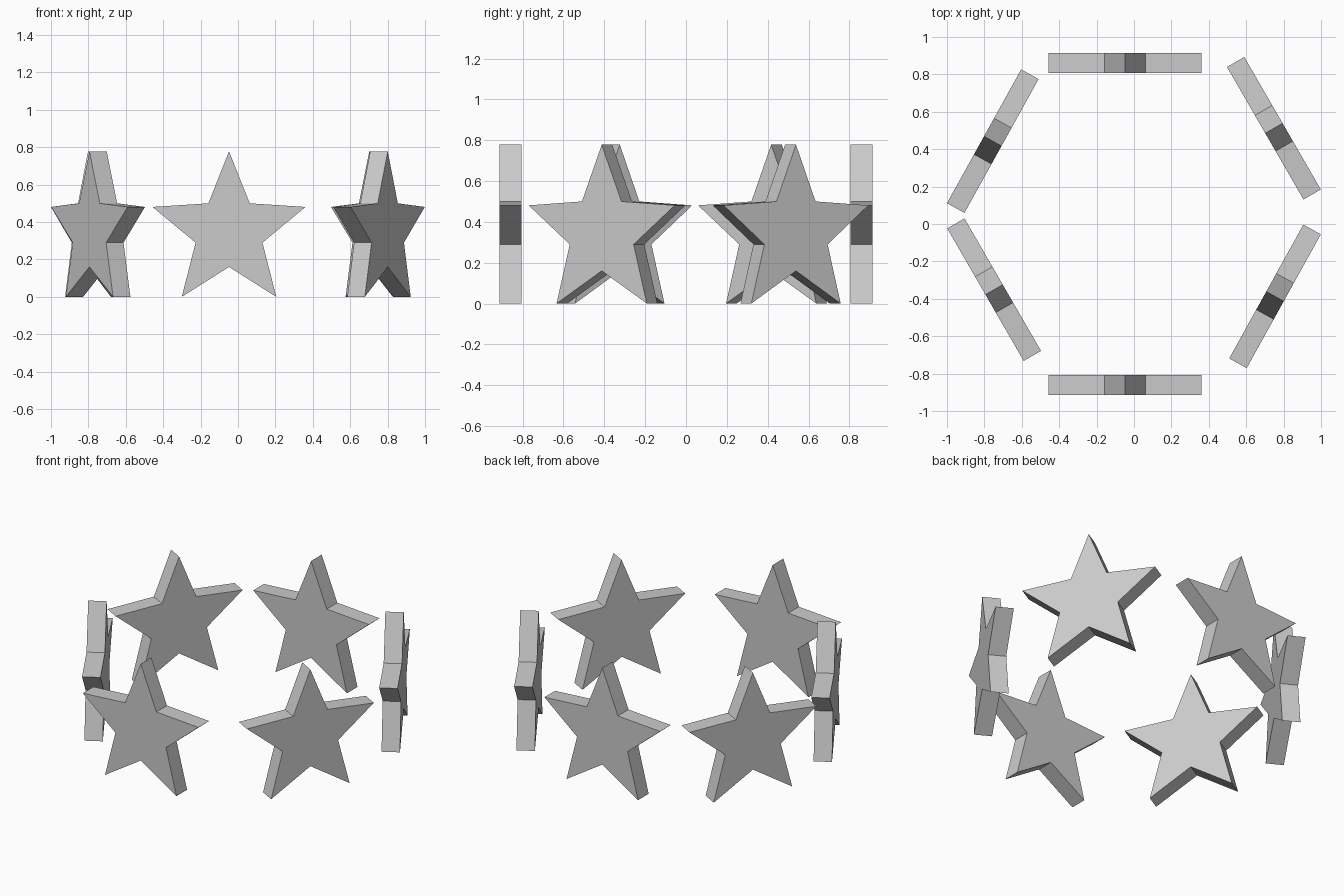
import bpy, bmesh
from math import sin, cos, pi, radians

if "Cube" in bpy.data.objects:
    bpy.data.objects.remove(bpy.data.objects["Cube"])

R, r, T = 0.43, 0.188, 0.107          # tip radius, notch radius, thickness
ZC = R * cos(pi / 5)                  # centre height so the feet touch z = 0


def star(name, x, y, angle):
    """Upright five-pointed star plate, turned about the vertical axis."""
    bm = bmesh.new()
    verts = []
    for i in range(10):
        rad = R if i % 2 == 0 else r
        a = pi / 2 + i * pi / 5
        verts.append(bm.verts.new((rad * cos(a), -T / 2, rad * sin(a))))
    face = bm.faces.new(verts)
    ext = bmesh.ops.extrude_face_region(bm, geom=[face], use_keep_orig=True)
    moved = [g for g in ext["geom"] if isinstance(g, bmesh.types.BMVert)]
    bmesh.ops.translate(bm, vec=(0, T, 0), verts=moved)
    bmesh.ops.recalc_face_normals(bm, faces=bm.faces)
    mesh = bpy.data.meshes.new(name)
    bm.to_mesh(mesh)
    bm.free()
    obj = bpy.data.objects.new(name, mesh)
    obj.location = (x, y, ZC)
    obj.rotation_euler.z = radians(angle)
    bpy.context.collection.objects.link(obj)


# Ring of six stars, slightly uneven as placed by hand
star("star_front", -0.048, -0.86, 0)
star("star_front_right", 0.754, -0.387, 61)
star("star_back_right", 0.748, 0.512, 120)
star("star_back", -0.048, 0.86, 180)
star("star_back_left", -0.755, 0.443, 241)
star("star_front_left", -0.748, -0.351, 300)
